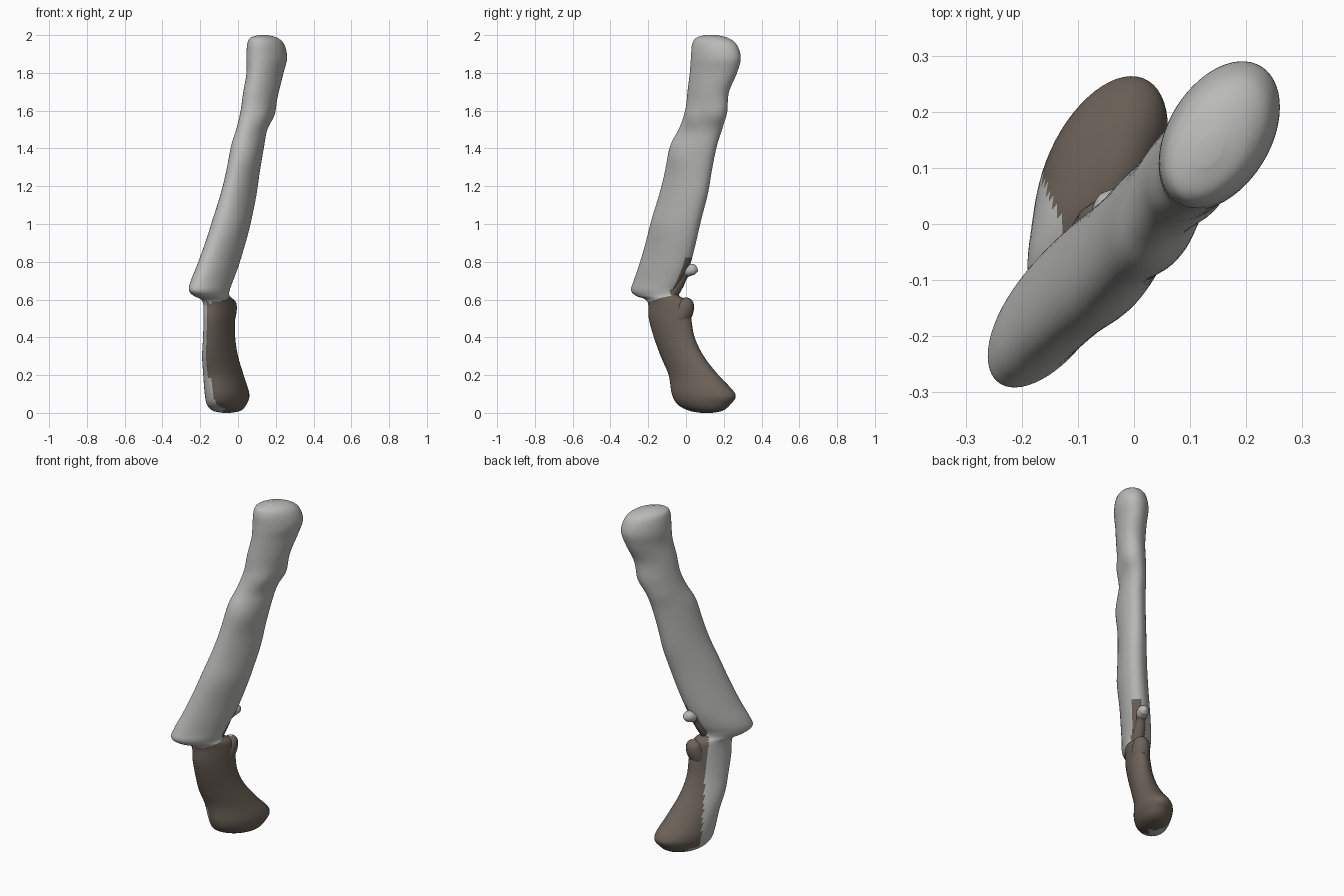
import bpy, bmesh, math
from mathutils import Vector

cube = bpy.data.objects.get("Cube")
if cube:
    bpy.data.objects.remove(cube)


def material(name, color):
    m = bpy.data.materials.new(name)
    m.use_nodes = True
    m.diffuse_color = (*color, 1)
    m.node_tree.nodes["Principled BSDF"].inputs["Base Color"].default_value = (*color, 1)
    return m


pale = material("pale grey", (0.49, 0.49, 0.475))
brown = material("dark brown", (0.15, 0.122, 0.1))

SIDES, STEPS = 56, 7
ALONG = Vector((1, 1, 0)).normalized()
ACROSS = Vector((-1, 1, 0)).normalized()


def smooth_path(rows):
    """Catmull-Rom interpolation through tuples."""
    rows = [Vector(r) for r in rows]
    out = []
    for i in range(len(rows) - 1):
        p0, p1 = rows[max(i - 1, 0)], rows[i]
        p2, p3 = rows[i + 1], rows[min(i + 2, len(rows) - 1)]
        for k in range(STEPS):
            t = k / STEPS
            out.append(0.5 * (2 * p1 + (p2 - p0) * t + (2 * p0 - 5 * p1 + 4 * p2 - p3) * t * t
                              + (3 * p1 - p0 - 3 * p2 + p3) * t ** 3))
    return out + [rows[-1]]


def finish(bm, name):
    bmesh.ops.recalc_face_normals(bm, faces=bm.faces)
    me = bpy.data.meshes.new(name)
    bm.to_mesh(me)
    bm.free()
    me.materials.append(pale)
    me.materials.append(brown)
    for p in me.polygons:
        p.use_smooth = True
    ob = bpy.data.objects.new(name, me)
    bpy.context.collection.objects.link(ob)


# Barrel and grip in one bent body: z, centre x, centre y, half width x, half width y,
# and how far the oval is drawn out along the diagonal
SECTIONS = [
    (0.0, -0.06, 0.11, 0.02, 0.03, 0.45),
    (0.012, -0.06, 0.105, 0.075, 0.09, 0.45),
    (0.045, -0.06, 0.095, 0.105, 0.14, 0.45),
    (0.1, -0.058, 0.093, 0.118, 0.168, 0.45),
    (0.2, -0.077, 0.04, 0.107, 0.132, 0.48),
    (0.3, -0.095, -0.02, 0.095, 0.114, 0.5),
    (0.4, -0.1, -0.062, 0.085, 0.108, 0.5),
    (0.5, -0.1, -0.085, 0.083, 0.112, 0.52),
    (0.59, -0.105, -0.1, 0.083, 0.105, 0.52),
    (0.62, -0.14, -0.15, 0.095, 0.115, 0.55),
    (0.65, -0.152, -0.165, 0.108, 0.126, 0.56),
    (0.7, -0.138, -0.145, 0.112, 0.132, 0.56),
    (0.8, -0.1, -0.108, 0.11, 0.135, 0.55),
    (1.0, -0.037, -0.055, 0.103, 0.13, 0.52),
    (1.2, 0.01, -0.005, 0.091, 0.125, 0.48),
    (1.4, 0.05, 0.04, 0.086, 0.12, 0.46),
    (1.5, 0.073, 0.077, 0.081, 0.113, 0.44),
    (1.6, 0.102, 0.106, 0.088, 0.108, 0.42),
    (1.7, 0.122, 0.118, 0.094, 0.11, 0.4),
    (1.8, 0.143, 0.145, 0.098, 0.125, 0.4),
    (1.88, 0.152, 0.158, 0.108, 0.132, 0.38),
    (1.95, 0.147, 0.15, 0.098, 0.118, 0.38),
    (1.985, 0.137, 0.138, 0.073, 0.085, 0.38),
    (2.0, 0.133, 0.132, 0.025, 0.03, 0.38),
]
bm = bmesh.new()
rings = []
for z, cx, cy, hx, hy, draw in smooth_path(SECTIONS):
    ring = []
    for i in range(SIDES):
        a = math.tau * i / SIDES
        ring.append(bm.verts.new((cx + hx * math.cos(a), cy + hy * math.sin(a + math.asin(draw)), z)))
    rings.append(ring)
for low, high in zip(rings, rings[1:]):
    for i in range(SIDES):
        j = (i + 1) % SIDES
        bm.faces.new((low[i], low[j], high[j], high[i]))
bm.faces.new(rings[0])
bm.faces.new(rings[-1])
bmesh.ops.recalc_face_normals(bm, faces=bm.faces)
bm.normal_update()

# Worn lumps along the barrel: centre, radius, height
for centre, radius, height in [
    ((0.15, 0.02, 1.57), 0.07, 0.014),
    ((0.07, -0.06, 1.37), 0.08, 0.012),
    ((0.17, 0.17, 1.58), 0.06, 0.012),
    ((0.0, -0.03, 1.45), 0.08, 0.004),
    ((0.1, 0.1, 1.15), 0.09, 0.006),
    ((-0.03, -0.13, 1.0), 0.09, 0.008),
]:
    for v in bm.verts:
        d = (v.co - Vector(centre)).length / radius
        v.co += v.normal * height * math.exp(-d * d)
bm.normal_update()

# Grip is brown except its front left flank, which wraps under the base;
# a brown strip runs up behind the barrel
for f in bm.faces:
    c, n = f.calc_center_median(), f.normal
    if c.z < 0.61 + 0.3 * (c.y + 0.12):
        wrap = -0.45 if c.z < 0.18 else -0.2
        flank = n.dot(ACROSS) > wrap and c.dot(ALONG) < -0.106 + 0.12 * (0.55 - c.z)
        base = n.z < -0.4 and c.dot(ACROSS) > 0.08 and c.dot(ALONG) < 0.02
        f.material_index = 0 if flank or base else 1
    elif c.z < 0.82 and n.dot(ALONG) > 0.78:
        f.material_index = 1
finish(bm, "barrel_and_grip")


# Small rounded tubes for the trigger hook and the spur of the grip
def tube(name, rows, brown_until):
    bm = bmesh.new()
    path = smooth_path(rows)
    rings = []
    for i, p in enumerate(path):
        a, b = path[max(i - 1, 0)], path[min(i + 1, len(path) - 1)]
        tangent = Vector((b - a)[:3]).normalized()
        up = (ACROSS - tangent * ACROSS.dot(tangent)).normalized()
        side = tangent.cross(up)
        rings.append([bm.verts.new(Vector(p[:3]) + p[3] * (
            up * math.cos(math.tau * k / 16) + side * math.sin(math.tau * k / 16)))
            for k in range(16)])
    for n, (low, high) in enumerate(zip(rings, rings[1:])):
        for i in range(16):
            j = (i + 1) % 16
            f = bm.faces.new((low[i], low[j], high[j], high[i]))
            f.material_index = 1 if n < brown_until * len(path) else 0
    bm.faces.new(rings[0])
    bm.faces.new(rings[-1])
    finish(bm, name)


tube("trigger_hook", [
    (-0.088, -0.08, 0.62, 0.034),
    (-0.074, -0.045, 0.68, 0.033),
    (-0.056, -0.012, 0.735, 0.028),
    (-0.043, 0.022, 0.757, 0.032),
    (-0.034, 0.047, 0.755, 0.025),
    (-0.03, 0.062, 0.752, 0.004),
], 0.45)
tube("grip_spur", [
    (-0.088, -0.062, 0.42, 0.05),
    (-0.07, -0.033, 0.49, 0.052),
    (-0.055, -0.007, 0.55, 0.049),
    (-0.049, 0.0, 0.59, 0.038),
    (-0.048, 0.0, 0.61, 0.01),
], 1.0)
